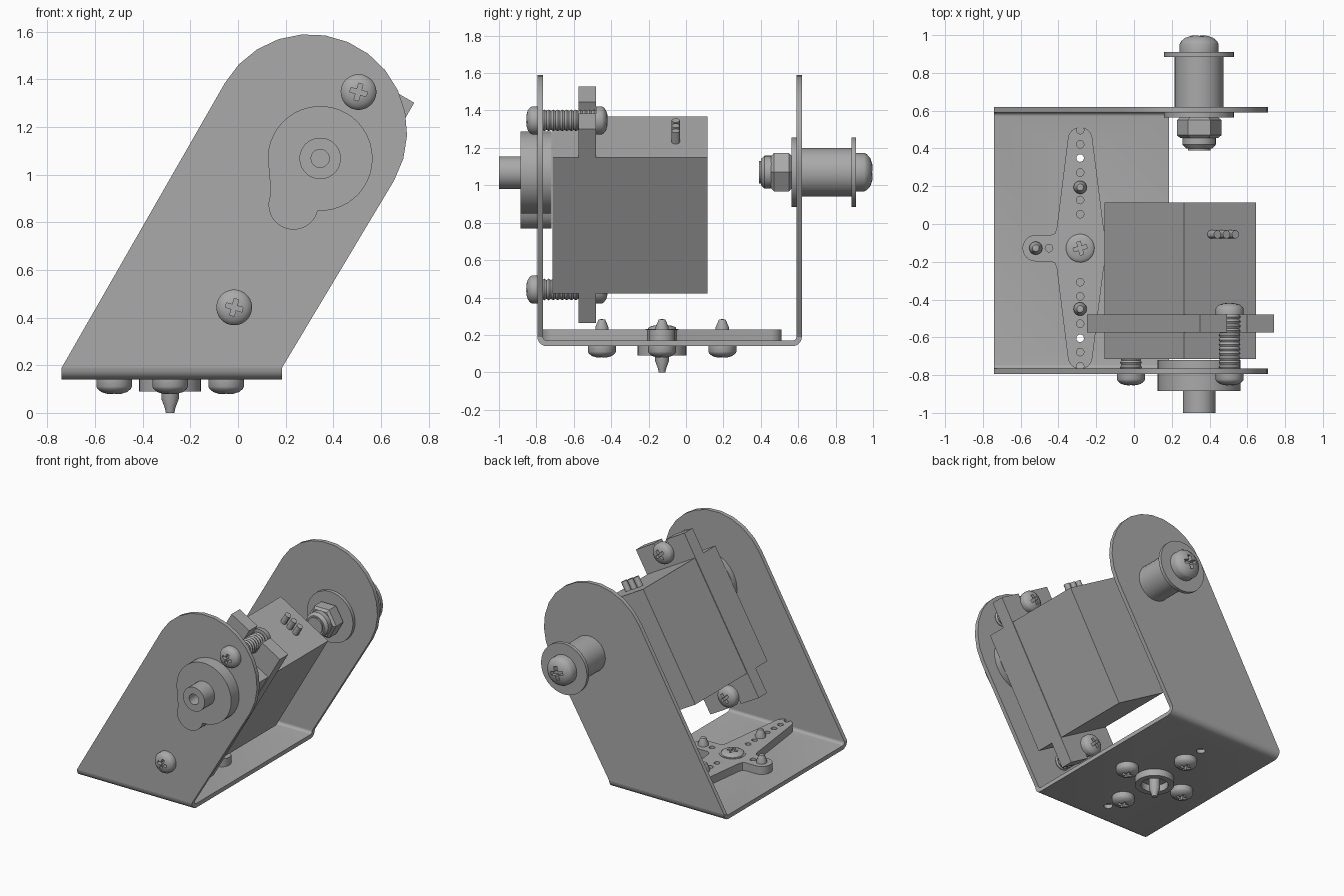
import bpy, bmesh
from math import radians, cos, sin, pi
from mathutils import Matrix

if "Cube" in bpy.data.objects:
    bpy.data.objects.remove(bpy.data.objects["Cube"])

metal = bpy.data.materials.new("grey_metal")
metal.use_nodes = True
GREY = (0.4, 0.4, 0.4, 1)
metal.diffuse_color = GREY
metal.node_tree.nodes["Principled BSDF"].inputs["Base Color"].default_value = GREY
parts = []

# Frames: local z becomes front, back, up, down, or x
T = Matrix.Translation
FRONT = Matrix.Rotation(pi / 2, 4, 'X')
BACK = Matrix.Rotation(-pi / 2, 4, 'X')
UP = Matrix.Identity(4)
DOWN = Matrix.Rotation(pi, 4, 'X')
ACROSS = Matrix(((0, 0, 1, 0), (1, 0, 0, 0), (0, 1, 0, 0), (0, 0, 0, 1)))


def finish(name, bm, matrix):
    bmesh.ops.remove_doubles(bm, verts=bm.verts, dist=1e-5)
    bmesh.ops.recalc_face_normals(bm, faces=bm.faces)
    mesh = bpy.data.meshes.new(name)
    bm.to_mesh(mesh)
    bm.free()
    mesh.materials.append(metal)
    obj = bpy.data.objects.new(name, mesh)
    bpy.context.collection.objects.link(obj)
    obj.matrix_world = matrix
    parts.append(obj)
    return obj


def prism(name, pts, depth, matrix):
    """Outline in local xy, extruded along local z."""
    bm = bmesh.new()
    clean = [p for i, p in enumerate(pts)
             if abs(p[0] - pts[i - 1][0]) + abs(p[1] - pts[i - 1][1]) > 1e-4]
    face = bm.faces.new([bm.verts.new((x, y, 0)) for x, y in clean])
    ext = bmesh.ops.extrude_face_region(bm, geom=[face])["geom"]
    bmesh.ops.translate(bm, vec=(0, 0, depth),
                        verts=[v for v in ext if isinstance(v, bmesh.types.BMVert)])
    return finish(name, bm, matrix)


def lathe(name, profile, matrix, sides=32):
    """(radius, height) profile turned about local z."""
    bm = bmesh.new()
    rings = [[bm.verts.new((r * cos(2 * pi * i / sides), r * sin(2 * pi * i / sides), h))
              for i in range(sides)] for r, h in profile]
    for a, b in zip(rings, rings[1:]):
        for i in range(sides):
            j = (i + 1) % sides
            bm.faces.new((a[i], a[j], b[j], b[i]))
    return finish(name, bm, matrix)


def rod(name, r, length, matrix, sides=32):
    return lathe(name, [(0, 0), (r, 0), (r, length), (0, length)], matrix, sides)


def rect(w, h):
    return [(-w, -h), (w, -h), (w, h), (-w, h)]


def arc(cx, cy, r, start, end, n):
    return [(cx + r * cos(radians(start + (end - start) * i / n)),
             cy + r * sin(radians(start + (end - start) * i / n))) for i in range(n + 1)]


def cut(obj, cutters):
    for c in cutters:
        mod = obj.modifiers.new("cut", 'BOOLEAN')
        mod.operation, mod.solver, mod.object = 'DIFFERENCE', 'EXACT', c
    bpy.context.view_layer.update()
    deps = bpy.context.evaluated_depsgraph_get()
    mesh = bpy.data.meshes.new_from_object(obj.evaluated_get(deps))
    obj.modifiers.clear()
    obj.data = mesh
    for c in cutters:
        parts.remove(c)
        bpy.data.objects.remove(c)


# Pan head with a cross recess, unit radius, reused for all screws
pan = lathe("pan_head", [(0, 0), (1, 0), (1, .4), (.93, .53), (.72, .7), (.4, .8), (0, .83)], UP)
cut(pan, [prism("slot_a", rect(.48, .13), 1, T((0, 0, .45))),
          prism("slot_b", rect(.13, .48), 1, T((0, 0, .45)))])
pan_mesh = pan.data
parts.remove(pan)
bpy.data.objects.remove(pan)


def head(name, r, matrix, flat=1.0):
    obj = bpy.data.objects.new(name, pan_mesh.copy())
    bpy.context.collection.objects.link(obj)
    obj.matrix_world = matrix @ Matrix.Rotation(.25, 4, 'Z') @ Matrix.Diagonal((r, r, r * flat, 1))
    parts.append(obj)


# Bracket: bent base strip and two leaning side plates
t = .03
outer = arc(-.745, .19, .05, 180, 270, 5) + arc(.57, .19, .05, 270, 360, 5)
inner = arc(.57, .19, .02, 360, 270, 5) + arc(-.745, .19, .02, 270, 180, 5)
base = prism("bracket_base", outer + inner, .925, T((-.74, 0, 0)) @ ACROSS)
side = [(-.74, .19), (.185, .19)] + arc(.3, 1.18, .41, -30, 150, 13)
prism("front_plate", side, t, T((0, -.765, 0)) @ FRONT)
prism("back_plate", side, t, T((0, .62, 0)) @ FRONT)

# Servo body in its own tilted frame
S = T((.245, 0, .895)) @ Matrix.Rotation(radians(30), 4, 'Y')
prism("servo_body", rect(.22, .42), .83, S @ T((0, .115, 0)) @ FRONT)
notch = arc(0, .52, .06, 0, -180, 10)
half = [(.225, .6), (.06, .6)] + notch + [(-.06, .6), (-.225, .6)]
prism("servo_flange", half + [(-x, -z) for x, z in half], .095, S @ T((0, -.48, 0)) @ FRONT)
hub = arc(0, .2, .22, -62.7, 242.7, 36) + arc(0, -.024, .105, 164, 376, 18)
prism("servo_gear_hub", hub, .165, S @ T((0, -.72, 0)) @ FRONT)
lathe("output_shaft", [(0, 0), (.087, 0), (.087, .12), (.038, .12), (.038, .03), (0, .03)],
      S @ T((0, -.88, .2)) @ FRONT)
for v in (-.055, 0, .055):
    rod("cable_stub", .022, .08, S @ T((v, -.055, .41)), 12)

# Servo mounting screws with threaded shanks
for z in (-.522, .522):
    thread = [(0, 0)] + [(.058 if i % 2 else .051, i * .29 / 24) for i in range(25)] + [(0, .29)]
    lathe("mounting_thread", thread, S @ T((0, -.48, z)) @ FRONT, 20)
    head("mounting_screw_front", .075, S @ T((0, -.793, z)) @ FRONT)
    head("mounting_screw_rear", .075, S @ T((0, -.48, z)) @ BACK)

# Pivot bolt on the back plate
def pivot(y):
    return T((.345, y, 1.07)) @ BACK

rod("pivot_spacer", .13, .265, pivot(.62))
rod("outer_washer", .185, .025, pivot(.885))
rod("inner_washer", .185, .025, pivot(.565))
head("pivot_bolt_head", .103, pivot(.91), 1.05)
lathe("pivot_nut", [(0, 0), (.1, 0), (.118, .015), (.118, .095), (.1, .11), (0, .11)],
      pivot(.455), 6)
lathe("nut_collar", [(0, 0), (.07, 0), (.088, .02), (.088, .06), (0, .06)], pivot(.4))
rod("pivot_bolt_end", .06, .05, pivot(.39))

# Cross-shaped horn on the base
HX, HY = -.285, -.128
quarter = arc(.235, 0, .07, 0, 90, 8) + [(.155, .07), (.135, .078), (.125, .1)] \
    + arc(0, .575, .065, 5, 90, 8)
upper = quarter + [(-x, y) for x, y in reversed(quarter)]
horn = prism("horn", upper + [(-x, -y) for x, y in upper], .06, T((HX, HY, .168)))
holes = [(s * x, 0) for s in (-1, 1) for x in (.165,)]
holes += [(0, s * y) for s in (-1, 1) for y in (.18, .255, .4, .477, .55, .63 - .0)
          if y < .6]
holes += [(0, s * .625) for s in (-1, 1)]
cut(horn, [rod("hole", .02, .2, T((HX + x, HY + y, .1)), 16) for x, y in holes])
cut(base, [rod("hole", .03, .2, T((HX, HY + y, .05)), 16) for y in (-.477, .477)])

# Horn screws: heads below, pointed ends above
for x, y in ((.235, 0), (-.235, 0), (0, .322), (0, -.322)):
    head("horn_screw_head", .075, T((HX + x, HY + y, .14)) @ DOWN)
    lathe("horn_screw_tip", [(0, 0), (.035, 0), (.035, .1), (.018, .14), (0, .143)],
          T((HX + x, HY + y, .142)), 20)

# Horn hub and centre screw
C = T((HX, HY, .145))
lathe("horn_boss", [(.09, 0), (.09, .055), (.13, .055), (.13, 0), (.09, 0)], C @ DOWN)
lathe("centre_screw", [(0, 0), (.037, 0), (.037, .085), (.022, .125), (.018, .145), (0, .145)],
      C @ DOWN, 20)
rod("horn_collar", .088, .086, C)
head("centre_screw_head", .075, T((HX, HY, .222)), .5)

# Smooth the round parts, keep edges sharp
bpy.ops.object.select_all(action='DESELECT')
for obj in parts:
    obj.select_set(True)
bpy.context.view_layer.objects.active = parts[0]
bpy.ops.object.shade_smooth_by_angle(angle=radians(30))
